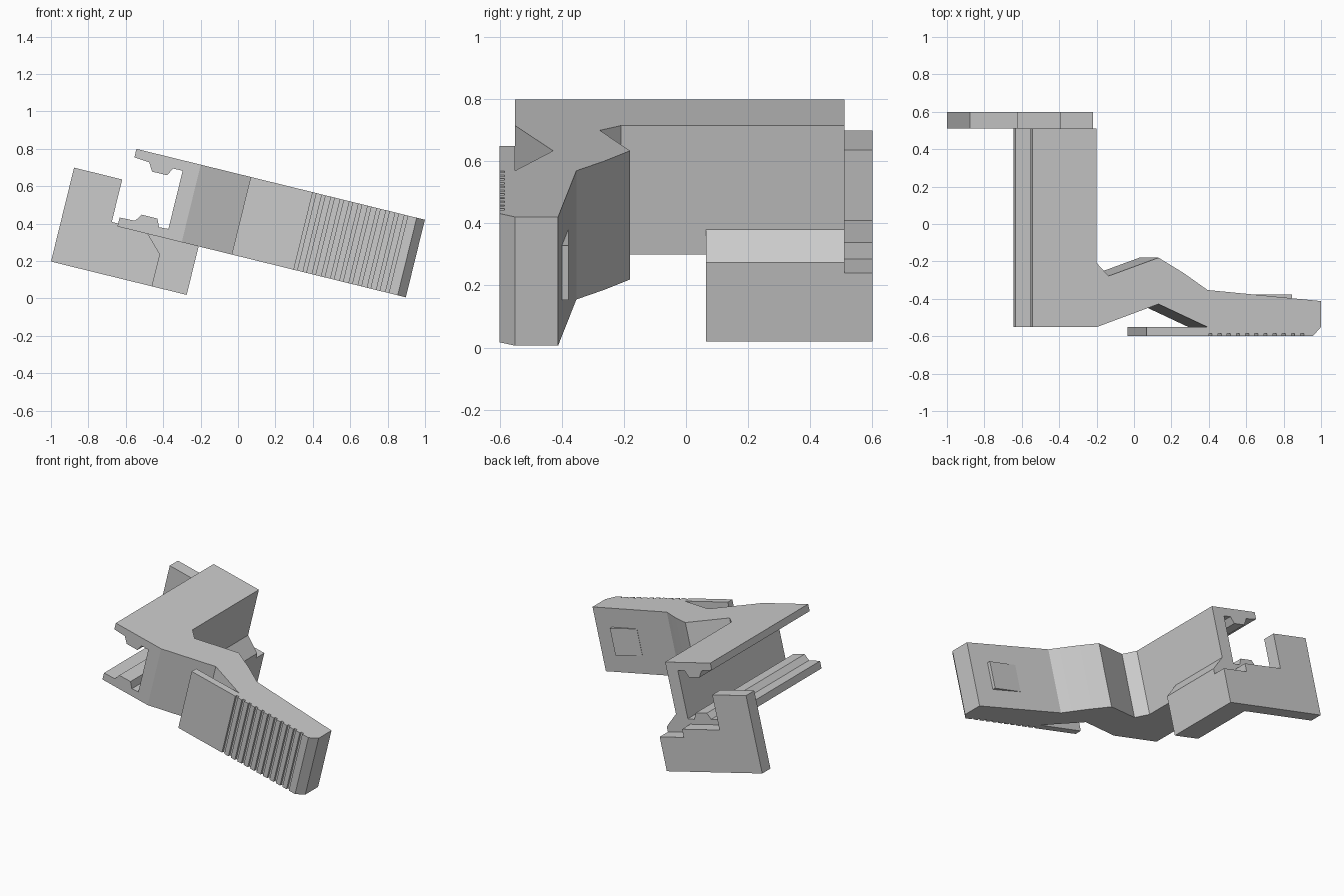
import bpy, bmesh, math
from mathutils import Matrix

cube = bpy.data.objects.get("Cube")
if cube:
    bpy.data.objects.remove(cube, do_unlink=True)

GREY = (0.6, 0.6, 0.6, 1.0)
mat = bpy.data.materials.new("plain grey")
mat.use_nodes = True
mat.diffuse_color = GREY
mat.node_tree.nodes["Principled BSDF"].inputs["Base Color"].default_value = GREY

# The whole clip leans about the y axis
TILT = Matrix.Rotation(math.radians(13.8), 4, 'Y')
BOTTOM, TOP = 0.22, 0.647      # height band of the arm and rail
WALL = -0.364                  # right side of the rail
FRONT, RAIL_BACK, BACK = -0.551, 0.511, 0.6


def prism(name, profile, start, end, axis):
    """Extrude a profile along axis 'Y' (points are x, z) or 'Z' (points are x, y)."""
    def place(p, depth):
        return (p[0], depth, p[1]) if axis == 'Y' else (p[0], p[1], depth)
    bm = bmesh.new()
    low = [bm.verts.new(place(p, start)) for p in profile]
    high = [bm.verts.new(place(p, end)) for p in profile]
    bm.faces.new(low)
    bm.faces.new(high)
    for i in range(len(low)):
        j = (i + 1) % len(low)
        bm.faces.new((low[i], low[j], high[j], high[i]))
    bmesh.ops.recalc_face_normals(bm, faces=bm.faces)
    bm.transform(TILT)
    mesh = bpy.data.meshes.new(name)
    bm.to_mesh(mesh)
    bm.free()
    mesh.materials.append(mat)
    obj = bpy.data.objects.new(name, mesh)
    bpy.context.collection.objects.link(obj)
    return obj


# Rail with a stepped channel open to the side
prism("channel_rail", [
    (WALL, TOP), (-0.718, TOP), (-0.718, 0.6), (-0.635, 0.594), (-0.608, 0.549),
    (-0.525, 0.549), (-0.503, 0.592), (-0.45, 0.592), (-0.45, 0.272), (-0.5, 0.269),
    (-0.521, 0.312), (-0.608, 0.312), (-0.633, 0.272), (-0.718, 0.269),
    (-0.718, BOTTOM), (WALL, BOTTOM)], FRONT, RAIL_BACK, 'Y')

# Bent lever arm with a grooved thumb plate on its front
FACE = -0.6
outline = [(WALL, FRONT), (-0.024, -0.428), (0.246, FRONT), (-0.089, FRONT), (-0.089, FACE)]
for i in range(11):
    a = 0.253 + i * 0.0505
    b = a + 0.018
    outline += [(a, FACE), (a, FACE + 0.015), (b, FACE + 0.015), (b, FACE)]
outline += [(0.825, FACE), (0.87, FRONT), (0.87, -0.412), (0.246, -0.353),
            (0.114, -0.262), (-0.024, -0.18), (-0.299, -0.278), (WALL, -0.209)]
arm = prism("lever_arm", outline, BOTTOM, TOP, 'Z')

# Small raised pad on the back of the lever
prism("back_pad", [(0.53, -0.4), (0.741, -0.42), (0.741, -0.378), (0.53, -0.378)],
      0.34, 0.52, 'Z')

# Slanted block under the rail
prism("lower_block", [
    (WALL, BOTTOM), (-0.553, BOTTOM), (-0.464, 0.129), (-0.464, -0.047),
    (-0.271, -0.047), (-0.271, 0.216), (WALL, 0.302)], 0.065, RAIL_BACK, 'Y')

# End plate with an upright post and two steps
prism("end_plate", [
    (-1.018, 0.47), (-0.753, 0.47), (-0.753, 0.236), (-0.46, 0.236), (-0.46, 0.181),
    (-0.271, 0.181), (-0.271, -0.047), (-1.018, -0.047)], RAIL_BACK, BACK, 'Y')

# Soften only the shallow bends of the lever
bpy.context.view_layer.objects.active = arm
arm.select_set(True)
bpy.ops.object.shade_smooth_by_angle(angle=math.radians(25))
